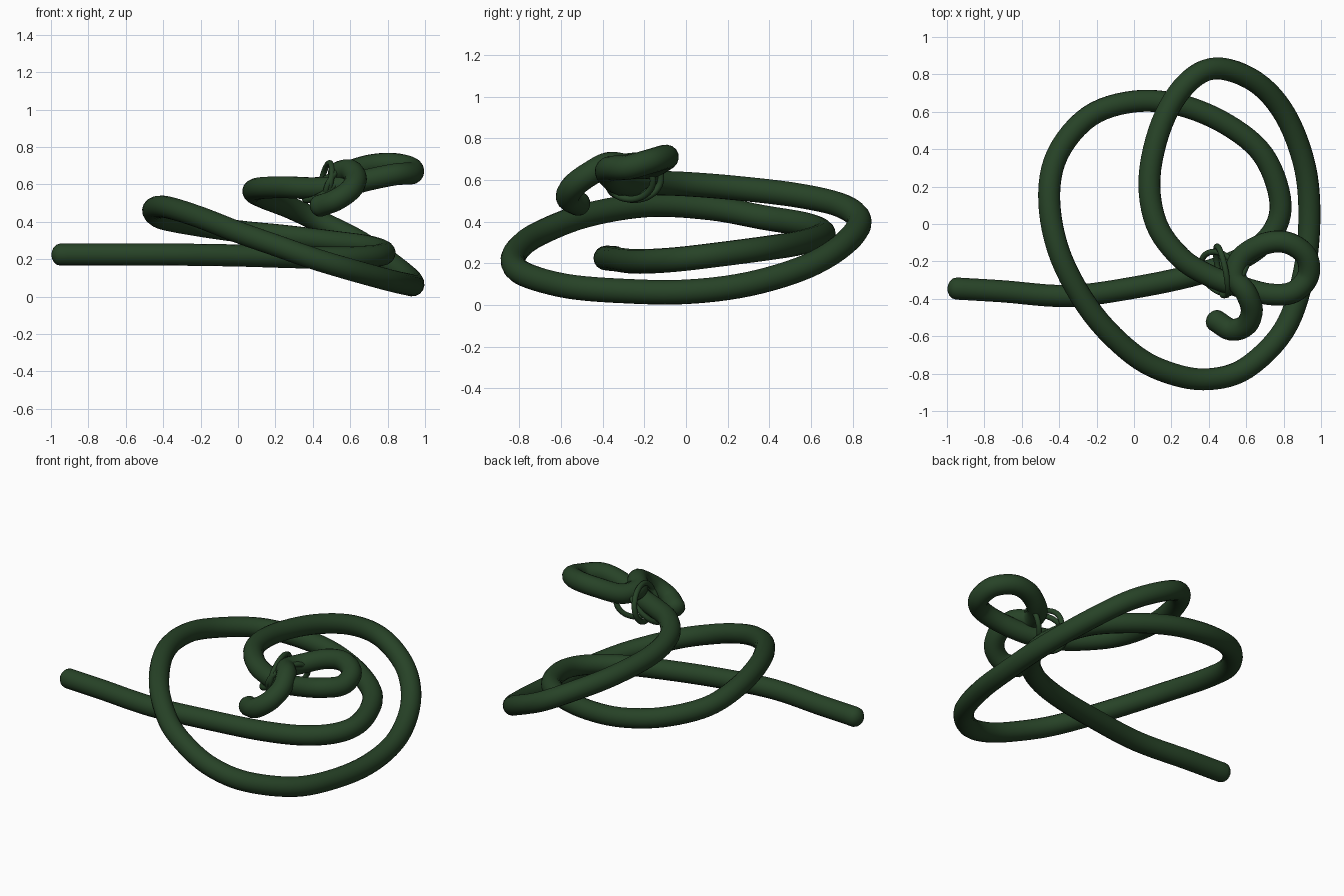
import bpy, math
from mathutils import Vector

if "Cube" in bpy.data.objects:
    bpy.data.objects.remove(bpy.data.objects["Cube"])

green = bpy.data.materials.new("dark green")
green.diffuse_color = (0.02, 0.055, 0.02, 1)
green.use_nodes = True
green.node_tree.nodes["Principled BSDF"].inputs["Base Color"].default_value = green.diffuse_color


def smooth_path(pts, steps):
    """Catmull-Rom points through the given control points."""
    p = [Vector(q) for q in pts]
    p = [2 * p[0] - p[1]] + p + [2 * p[-1] - p[-2]]
    out = []
    for i in range(1, len(p) - 2):
        a, b, c, d = p[i - 1:i + 3]
        for s in range(steps):
            t = s / steps
            out.append(0.5 * (2 * b + (c - a) * t + (2 * a - 5 * b + 4 * c - d) * t * t
                              + (3 * b - a - 3 * c + d) * t ** 3))
    out.append(p[-2])
    return out


def tube(name, pts, radius, sides, closed=False):
    """Round tube along points, with rounded ends when open."""
    radii = [1.0] * len(pts)
    if not closed:
        def cap(end, inner):
            d = (end - inner).normalized() * radius * 0.8
            angs = [math.radians(a) for a in (25, 50, 70, 85)]
            return [(end + d * math.sin(a), math.cos(a)) for a in angs]
        head, tail = cap(pts[0], pts[1])[::-1], cap(pts[-1], pts[-2])
        pts = [h[0] for h in head] + pts + [t[0] for t in tail]
        radii = [h[1] for h in head] + radii + [t[1] for t in tail]
    cu = bpy.data.curves.new(name, 'CURVE')
    cu.dimensions = '3D'
    cu.bevel_depth = radius
    cu.bevel_resolution = sides
    cu.use_fill_caps = not closed
    sp = cu.splines.new('POLY')
    sp.points.add(len(pts) - 1)
    for q, co, r in zip(sp.points, pts, radii):
        q.co = (*co, 1)
        q.radius = r
    sp.use_cyclic_u = closed
    sp.use_smooth = True
    cu.materials.append(green)
    ob = bpy.data.objects.new(name, cu)
    bpy.context.collection.objects.link(ob)
    bpy.ops.object.select_all(action='DESELECT')
    ob.select_set(True)
    bpy.context.view_layer.objects.active = ob
    bpy.ops.object.convert(target='MESH')
    return ob


# Main rope: straight tail, two big coils, small loop, curled end
rope = [
    (-0.95, -0.345, 0.225), (-0.7, -0.36, 0.225), (-0.35, -0.385, 0.225), (0.0, -0.34, 0.22),
    (0.35, -0.265, 0.21), (0.6, -0.17, 0.21), (0.75, -0.03, 0.22), (0.78, 0.14, 0.24),
    (0.69, 0.37, 0.27), (0.5, 0.53, 0.295), (0.25, 0.635, 0.325), (0.0, 0.655, 0.35),
    (-0.24, 0.575, 0.385), (-0.41, 0.37, 0.42), (-0.453, 0.12, 0.465), (-0.39, -0.18, 0.48),
    (-0.22, -0.48, 0.43), (0.0, -0.7, 0.345), (0.2, -0.8, 0.275), (0.4, -0.83, 0.205),
    (0.6, -0.77, 0.145), (0.8, -0.57, 0.09), (0.9, -0.3, 0.067), (0.937, 0.0, 0.063),
    (0.915, 0.3, 0.1), (0.81, 0.58, 0.185), (0.65, 0.76, 0.295), (0.44, 0.832, 0.4),
    (0.28, 0.75, 0.475), (0.15, 0.54, 0.525), (0.083, 0.25, 0.56), (0.12, 0.0, 0.58),
    (0.25, -0.18, 0.585), (0.4, -0.275, 0.58), (0.55, -0.33, 0.59), (0.72, -0.375, 0.63),
    (0.85, -0.365, 0.655), (0.93, -0.28, 0.66), (0.92, -0.17, 0.69), (0.82, -0.1, 0.71),
    (0.7, -0.105, 0.7), (0.58, -0.175, 0.665), (0.54, -0.28, 0.665), (0.6, -0.37, 0.675),
    (0.63, -0.46, 0.63), (0.6, -0.54, 0.57), (0.52, -0.565, 0.515), (0.435, -0.515, 0.485),
]
tube("rope", smooth_path(rope, 6), 0.059, 6)

# Thin cord lashing wrapped around the small loop
bindings = [
    ((0.47, -0.25, 0.61), (0.025, -0.13, 0.0), (0.02, 0.0, 0.105)),
    ((0.54, -0.27, 0.60), (-0.05, -0.11, 0.02), (0.05, 0.02, 0.09)),
    ((0.46, -0.26, 0.59), (0.05, -0.11, 0.0), (0.09, 0.02, 0.075)),
]
for i, (c, u, v) in enumerate(bindings):
    c, u, v = Vector(c), Vector(u), Vector(v)
    ring = [c + u * math.cos(a) + v * math.sin(a)
            for a in (k * math.tau / 40 for k in range(40))]
    tube(f"binding_cord_{i + 1}", ring, 0.016, 3, closed=True)
